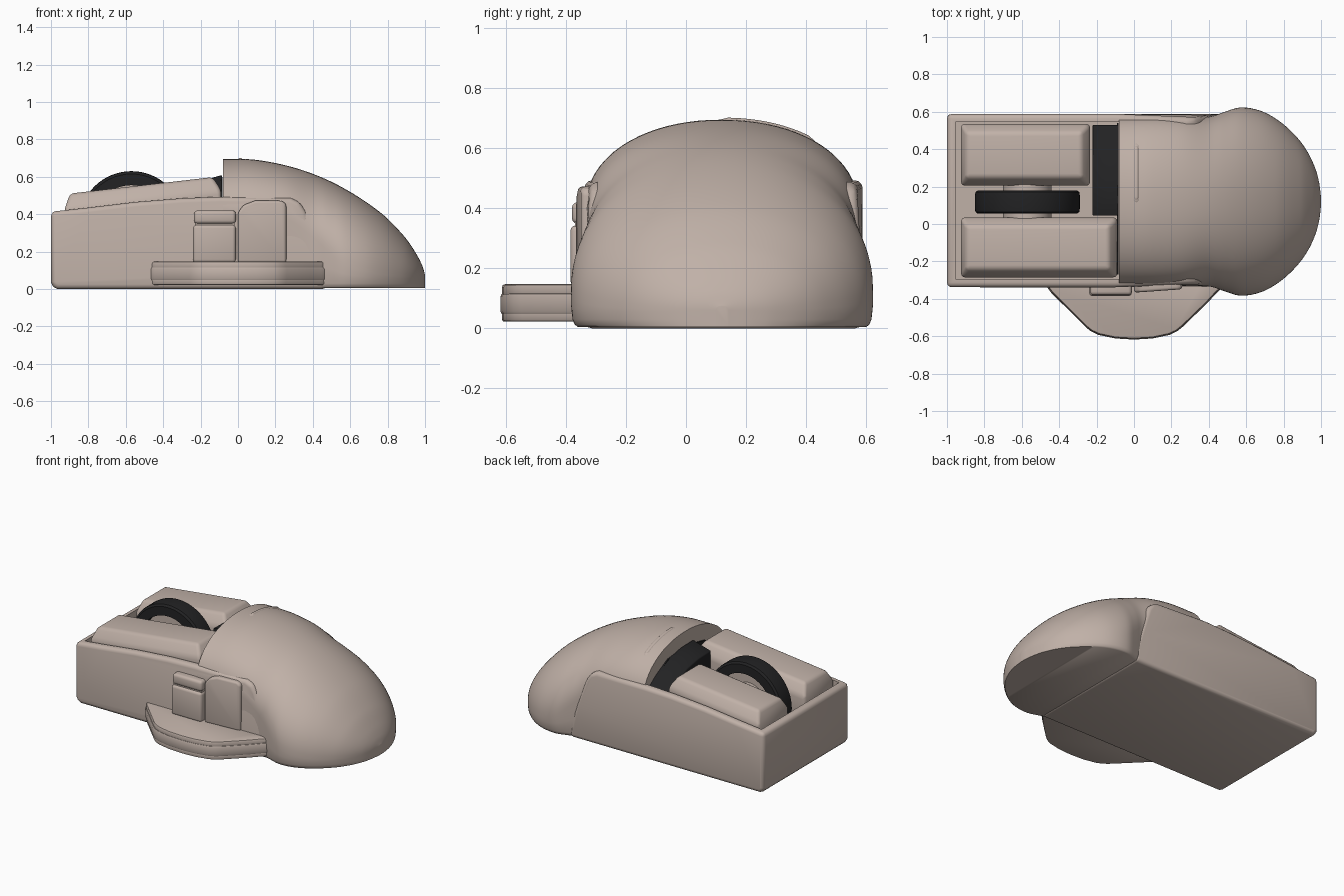
import bpy, bmesh, math
from mathutils import Vector

if "Cube" in bpy.data.objects:
    bpy.data.objects.remove(bpy.data.objects["Cube"])

CY = 0.12  # centre line of the mouse in y


def material(name, rgb):
    m = bpy.data.materials.new(name)
    m.diffuse_color = (*rgb, 1)
    m.use_nodes = True
    m.node_tree.nodes["Principled BSDF"].inputs["Base Color"].default_value = m.diffuse_color
    return m


BEIGE = material("warm_beige", (0.53, 0.44, 0.39))
BLACK = material("soft_black", (0.016, 0.016, 0.017))


def activate(ob):
    bpy.ops.object.select_all(action='DESELECT')
    ob.select_set(True)
    bpy.context.view_layer.objects.active = ob


def finish(name, bm, mat, bevel=0.0, segs=3, angle=35):
    bmesh.ops.recalc_face_normals(bm, faces=bm.faces[:])
    me = bpy.data.meshes.new(name)
    bm.to_mesh(me)
    bm.free()
    ob = bpy.data.objects.new(name, me)
    bpy.context.collection.objects.link(ob)
    me.materials.append(mat)
    activate(ob)
    if bevel:
        b = ob.modifiers.new("bevel", 'BEVEL')
        b.width, b.segments, b.limit_method = bevel, segs, 'ANGLE'
        b.angle_limit = math.radians(30)
        bpy.ops.object.modifier_apply(modifier="bevel")
    bpy.ops.object.shade_smooth_by_angle(angle=math.radians(angle))
    return ob


def bridge(bm, rings, caps=True, closed=False):
    for a, b in zip(rings, rings[1:] + (rings[:1] if closed else [])):
        for i in range(len(a)):
            j = (i + 1) % len(a)
            bm.faces.new((a[i], a[j], b[j], b[i]))
    if caps:
        bm.faces.new(rings[0])
        bm.faces.new(rings[-1])
    return bm


def prism(pts, axis, lo, hi):
    """Extrude a 2D outline along x, y or z."""
    bm = bmesh.new()
    place = {'x': lambda a, b, c: (c, a, b), 'y': lambda a, b, c: (a, c, b),
             'z': lambda a, b, c: (a, b, c)}[axis]
    return bridge(bm, [[bm.verts.new(place(a, b, c)) for a, b in pts] for c in (lo, hi)])


def box(x0, x1, y0, y1, z0, z1):
    return prism([(x0, y0), (x1, y0), (x1, y1), (x0, y1)], 'z', z0, z1)


def lookup(table, x):
    """Smooth (cubic Hermite) interpolation through a short table."""
    def slope(i):
        a, b = table[max(i - 1, 0)], table[min(i + 1, len(table) - 1)]
        return (b[1] - a[1]) / (b[0] - a[0])
    for i in range(len(table) - 1):
        (x0, v0), (x1, v1) = table[i], table[i + 1]
        if x <= x1:
            d = x1 - x0
            t = (x - x0) / d
            return ((2*t**3 - 3*t**2 + 1) * v0 + (t**3 - 2*t**2 + t) * d * slope(i)
                    + (3*t**2 - 2*t**3) * v1 + (t**3 - t**2) * d * slope(i + 1))
    return table[-1][1]


# Palm shell: arched sections lofted along x
HEIGHT = [(-.08, .695), (.1, .69), (.33, .64), (.545, .55), (.76, .41), (.89, .28), (.955, .185), (.987, .12), (1, .075)]
WIDTH = [(-.08, .455), (.1, .455), (.3, .45), (.41, .455), (.48, .478), (.57, .503), (.68, .484), (.78, .428),
         (.87, .345), (.93, .262), (.972, .17), (.992, .09), (1, .02)]
BASE = [(-.08, .40), (.25, .38), (.42, .26), (.57, .13), (.75, .08), (1, .06)]


def arch(x, a):
    w, h, b = lookup(WIDTH, x), lookup(HEIGHT, x), lookup(BASE, x)
    c, s = math.cos(a), math.sin(a)
    return Vector((x, CY + math.copysign(w * abs(c) ** .95, c), b + (h - b) * max(s, 0) ** .95))


bm = bmesh.new()
rings = []
for i in range(65):
    x = -.08 + 1.08 * math.sin(math.pi / 2 * i / 64)
    w, b = lookup(WIDTH, x), lookup(BASE, x)
    side = [(.955, .005), (.975, .012), (.99, .03), (1, .4 * b + .03)]
    pts = [(x, CY + w * k, z) for k, z in side]
    pts += [arch(x, math.pi * j / 40) for j in range(41)]
    pts += [(x, CY - w * k, z) for k, z in reversed(side)]
    rings.append([bm.verts.new(p) for p in pts])
finish("palm_shell", bridge(bm, rings), BEIGE, angle=45)

# Body tray: side profile extruded, cavity cut from the front deck
profile = [(-.965, 0), (.475, 0), (.47, .1), (.425, .24), (.36, .42), (.33, .465), (.28, .487),
           (-.1, .493), (-.3, .485), (-.55, .465), (-.8, .435), (-1, .413), (-1, .035), (-.99, .01)]
bm = prism(profile, 'y', -.338, .588)
for v in bm.verts:
    if v.co.x > .25 and v.co.z > .15:      # rear upper corners tuck against the shell
        v.co.y = CY + (v.co.y - CY) * (1 - .12 * (v.co.z - .15))
body = finish("body_tray", bm, BEIGE, .025)
cutter = finish("tray_cutter", box(-.955, -.06, -.295, .545, .27, 1), BEIGE)
cutter.hide_render = True
m = body.modifiers.new("cavity", 'BOOLEAN')
m.object, m.operation, m.solver = cutter, 'DIFFERENCE', 'EXACT'
activate(body)
bpy.ops.object.modifier_apply(modifier="cavity")
bpy.data.objects.remove(cutter, do_unlink=True)
bpy.ops.object.shade_smooth_by_angle(angle=math.radians(35))


# Main click buttons: sloping blocks with chamfered tops
def click_button(name, x1, y0, y1):
    bm = bmesh.new()
    levels = []
    for inset, drop in ((0, None), (0, .075), (.045, 0)):
        x0 = -.925 + inset * .6
        corners = ((x0, y0 + inset), (x1 - inset, y0 + inset), (x1 - inset, y1 - inset), (x0, y1 - inset))
        levels.append([bm.verts.new((x, y, .28 if drop is None else .51 + (x + .9) * .115 - drop))
                       for x, y in corners])
    finish(name, bridge(bm, levels), BEIGE, .02)


click_button("left_click_button", -.09, -.285, .035)
click_button("right_click_button", -.235, .205, .535)


# Scroll wheel: black tyre ring, thin web and hub with axle
def lathe_wheel(name, prof, mat, ring):
    bm = bmesh.new()
    turn = [2 * math.pi * i / 64 for i in range(64)]
    rows = [[bm.verts.new((-.57 + r * math.cos(t), y, .35 + r * math.sin(t))) for t in turn] for r, y in prof]
    finish(name, bridge(bm, rows, not ring, ring), mat)


lathe_wheel("scroll_tyre", [(.205, .055), (.265, .055), (.278, .065), (.28, .08), (.28, .155),
                            (.278, .17), (.265, .18), (.205, .18)], BLACK, True)
lathe_wheel("scroll_hub", [(.06, -.01), (.06, .03), (.13, .03), (.13, .1), (.21, .1), (.21, .135),
                           (.13, .135), (.13, .21), (.06, .21), (.06, .24)], BEIGE, False)

# Black insert behind the buttons, following the shell arch
arc = [(.045, .61), (.18, .607), (.3, .585), (.42, .535), (.53, .465)]
bm = prism([(.045, .275)] + arc + [(.53, .275)], 'x', -.222, -.085)
for v in bm.verts:
    if v.co.x < -.2 and v.co.z > .3:
        v.co.z -= .04
finish("black_insert", bm, BLACK, .006, 2)
back = [(-.27, .45), (-.2, .51), (-.08, .56), (.12, .6), (.32, .58), (.44, .52), (.54, .45)]
finish("black_back_panel", prism([(-.27, .275)] + back + [(.54, .275)], 'x', -.09, -.082), BLACK)

# Thumb rest: stacked slabs with the bevelled outline of the wing
wing = [(-.475, -.325), (-.445, -.365), (-.26, -.55), (-.23, -.574), (-.19, -.593), (-.1, -.612), (0, -.618),
        (.1, -.612), (.19, -.593), (.23, -.574), (.26, -.55), (.39, -.425), (.445, -.365), (.49, -.325)]
for name, k, z0, z1, bev in (("thumb_rest_base", .985, .022, .06, .008),
                             ("thumb_rest_middle", 1.0, .045, .118, .012),
                             ("thumb_rest_top", .985, .1, .147, .01)):
    pts = [(x * k, -.3 + (y + .3) * k) for x, y in wing] + [(.4, -.25), (-.4, -.25)]
    finish(name, prism(pts, 'z', z0, z1), BEIGE, bev, 2)

# Side buttons above the thumb rest
finish("side_button_lower", box(-.24, -.012, -.385, -.3, .14, .343), BEIGE, .018)
finish("side_button_upper", box(-.235, -.012, -.38, -.3, .349, .42), BEIGE, .018)
finish("side_button_core", box(-.23, -.02, -.37, -.3, .14, .41), BEIGE)
pts = [(0, .14), (.258, .14), (.258, .455), (.235, .472), (.09, .472), (.03, .45), (0, .41)]
bm = prism(pts, 'y', -.367, -.3)
for v in bm.verts:
    if v.co.y < -.35:
        v.co.y += .07 * v.co.x
finish("side_grip_panel", bm, BEIGE, .015)


# Mode key on the shell: slim pill following the arch, set in a collar
def pill(name, y0, y1, rad, lift):
    cu = bpy.data.curves.new(name, 'CURVE')
    cu.dimensions, cu.bevel_depth, cu.bevel_resolution = '3D', rad, 4
    cu.use_fill_caps = True
    sp = cu.splines.new('POLY')
    sp.points.add(28)
    for i, p in enumerate(sp.points):
        y = (y0 + y1) / 2 - (y1 - y0) / 2 * math.cos(math.pi * i / 28)
        c = (y - CY) / lookup(WIDTH, .012)
        a = math.acos(math.copysign(abs(c) ** (1 / .95), c))
        p.co = (*(arch(.012, a) + lift * Vector((0, c * .8, 1)).normalized()), 1)
        e = max(0, min(y - y0, y1 - y, rad))
        p.radius = max(.05, math.sqrt(max(0, 1 - (1 - e / rad) ** 2)))
    ob = bpy.data.objects.new(name, cu)
    bpy.context.collection.objects.link(ob)
    cu.materials.append(BEIGE)
    activate(ob)
    bpy.ops.object.convert(target='MESH')
    bpy.ops.object.shade_smooth_by_angle(angle=math.radians(40))


pill("mode_key_collar", .1, .445, .03, -.026)
pill("mode_key", .125, .42, .014, -.007)
